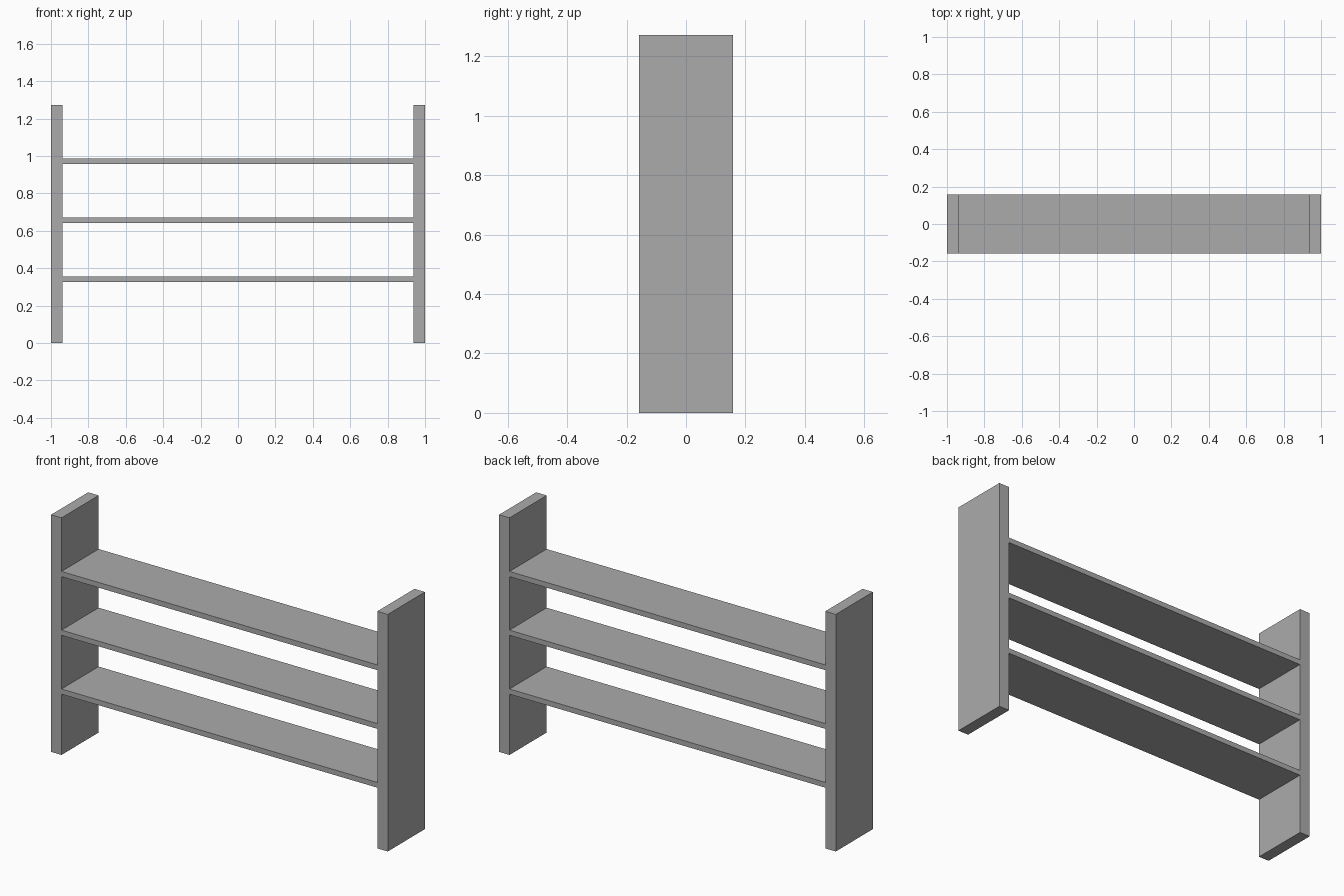
import bpy

if "Cube" in bpy.data.objects:
    bpy.data.objects.remove(bpy.data.objects["Cube"])

HEIGHT, DEPTH = 1.273, 0.315
PANEL = 0.062        # side panel thickness
SHELF = 0.028        # shelf thickness

grey = bpy.data.materials.new("dark_grey")
grey.diffuse_color = (0.41, 0.41, 0.41, 1)
grey.use_nodes = True
grey.node_tree.nodes["Principled BSDF"].inputs["Base Color"].default_value = grey.diffuse_color


def box(name, size, center):
    bpy.ops.mesh.primitive_cube_add(size=1, location=center)
    ob = bpy.context.object
    ob.name = name
    ob.scale = size
    bpy.ops.object.transform_apply(location=False, rotation=False, scale=True)
    ob.data.materials.append(grey)
    return ob


# Upright side panels
for name, side in (("left_side_panel", -1), ("right_side_panel", 1)):
    box(name, (PANEL, DEPTH, HEIGHT), (side * (1 - PANEL / 2), 0, HEIGHT / 2))

# Three shelves spanning between the panels
for name, z in (("lower_shelf", 0.340), ("middle_shelf", 0.656), ("upper_shelf", 0.971)):
    box(name, (2 - 2 * PANEL, DEPTH, SHELF), (0, 0, z))
